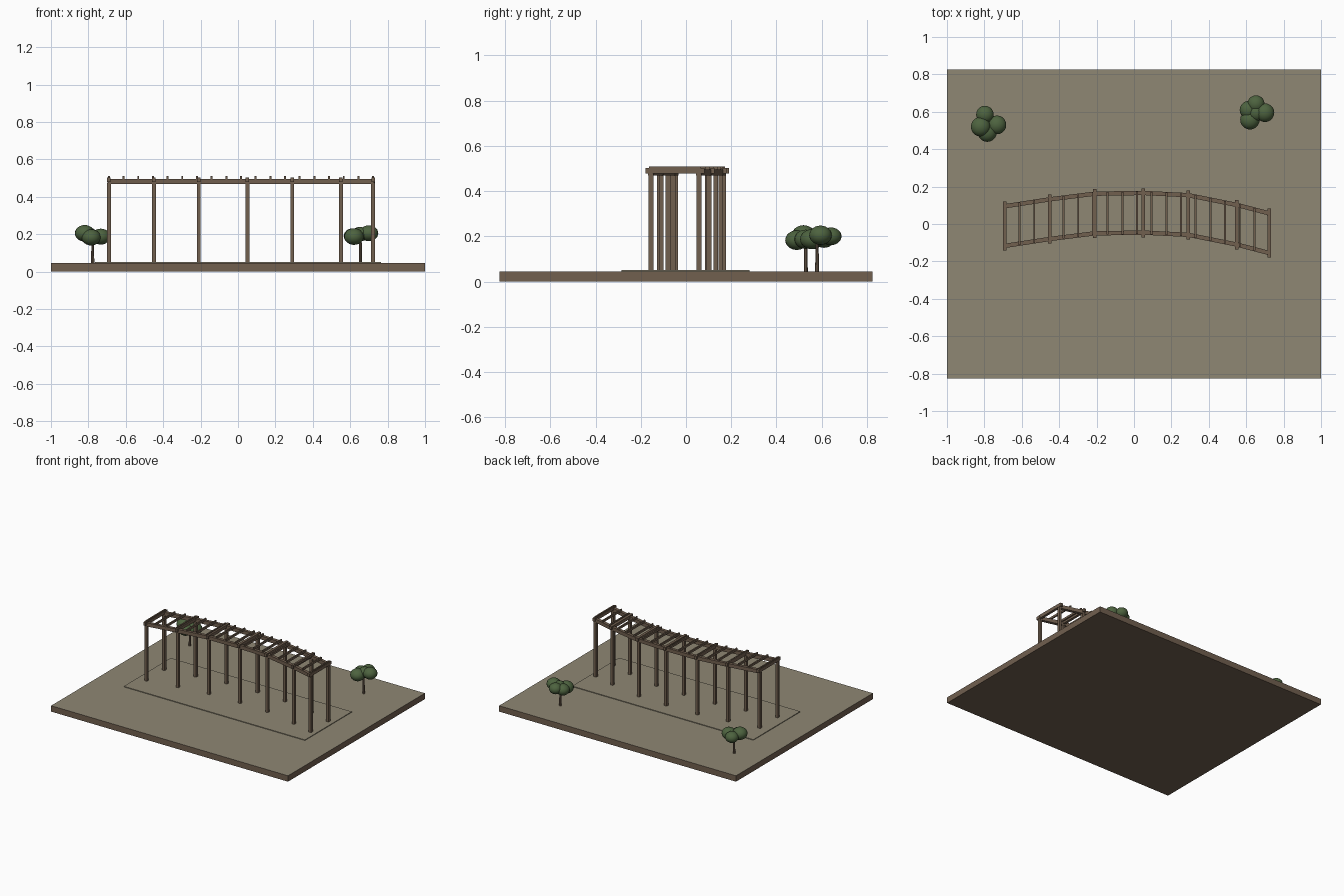
import bpy, math
from mathutils import Vector

if "Cube" in bpy.data.objects:
    bpy.data.objects.remove(bpy.data.objects["Cube"])


def material(name, rgb):
    m = bpy.data.materials.new(name)
    m.diffuse_color = (*rgb, 1)
    m.use_nodes = True
    m.node_tree.nodes["Principled BSDF"].inputs["Base Color"].default_value = m.diffuse_color
    return m


WOOD = material("brown wood", (0.165, 0.115, 0.078))
SAND = material("sandy ground", (0.275, 0.245, 0.175))
LEAF = material("leaf green", (0.075, 0.125, 0.05))


def box(name, center, size, mat, angle=0):
    bpy.ops.mesh.primitive_cube_add(size=1, location=center, rotation=(0, 0, angle))
    o = bpy.context.object
    o.name = name
    o.scale = size
    o.data.materials.append(mat)
    return o


def span_box(name, lo, hi, mat):
    lo, hi = Vector(lo), Vector(hi)
    return box(name, (lo + hi) / 2, hi - lo, mat)


# Ground slab: brown sides, sandy top
slab = span_box("ground_slab", (-1, -0.825, 0), (1, 0.825, 0.045), WOOD)
slab.data.materials.append(SAND)
for p in slab.data.polygons:
    p.material_index = 1 if p.normal.z > 0.5 else 0

# Slightly raised paving under the pergola
span_box("paving", (-0.765, -0.285, 0.045), (0.765, 0.28, 0.05), SAND)

# Curved centre line of the pergola: (x, y) at each pair of posts
LINE = [(-0.69, -0.011), (-0.45, 0.026), (-0.21, 0.056), (0.05, 0.06),
        (0.29, 0.048), (0.55, -0.004), (0.722, -0.049)]
HALF = 0.106


def center_y(x):
    for (x0, y0), (x1, y1) in zip(LINE, LINE[1:]):
        if x <= x1 + 1e-6:
            return y0 + (y1 - y0) * (x - x0) / (x1 - x0)
    return LINE[-1][1]


# Posts and heavy cross beams
for x, y in LINE:
    for side in (-HALF, HALF):
        box("post", (x, y + side, 0.26), (0.021, 0.021, 0.43), WOOD)
    box("cross_beam", (x, y, 0.491), (0.019, 0.262, 0.024), WOOD)

# Long beams, one straight piece per bay
for side in (-HALF, HALF):
    for a, b in zip(LINE, LINE[1:]):
        d = Vector(b) - Vector(a)
        mid = (Vector(a) + Vector(b)) / 2
        box("long_beam", (mid.x, mid.y + side, 0.482), (d.length + 0.014, 0.023, 0.027),
            WOOD, math.atan2(d.y, d.x))

# Thin rafters on top
COUNT = 19
for i in range(COUNT):
    x = -0.69 + i * (0.722 + 0.69) / (COUNT - 1)
    box("rafter", (x, center_y(x), 0.502), (0.010, 0.228, 0.016), WOOD)


# Trees: tapered trunk and overlapping leaf clumps
def tree(x, y, clumps):
    bpy.ops.mesh.primitive_cone_add(vertices=8, radius1=0.009, radius2=0.006, depth=0.14,
                                    location=(x, y, 0.115))
    bpy.context.object.name = "tree_trunk"
    bpy.context.object.data.materials.append(WOOD)
    for cx, cy, cz, r in clumps:
        bpy.ops.mesh.primitive_uv_sphere_add(segments=20, ring_count=12, radius=r,
                                             location=(cx, cy, cz))
        o = bpy.context.object
        o.name = "tree_leaves"
        o.scale.z = 0.85
        o.data.materials.append(LEAF)
        bpy.ops.object.shade_smooth()


tree(-0.777, 0.53, [(-0.82, 0.52, 0.205, 0.052), (-0.797, 0.585, 0.195, 0.047),
                    (-0.733, 0.53, 0.187, 0.05), (-0.785, 0.49, 0.183, 0.051)])
tree(0.655, 0.58, [(0.613, 0.61, 0.19, 0.048), (0.652, 0.642, 0.2, 0.046),
                   (0.70, 0.595, 0.205, 0.05), (0.62, 0.557, 0.187, 0.052),
                   (0.655, 0.595, 0.2, 0.045)])
